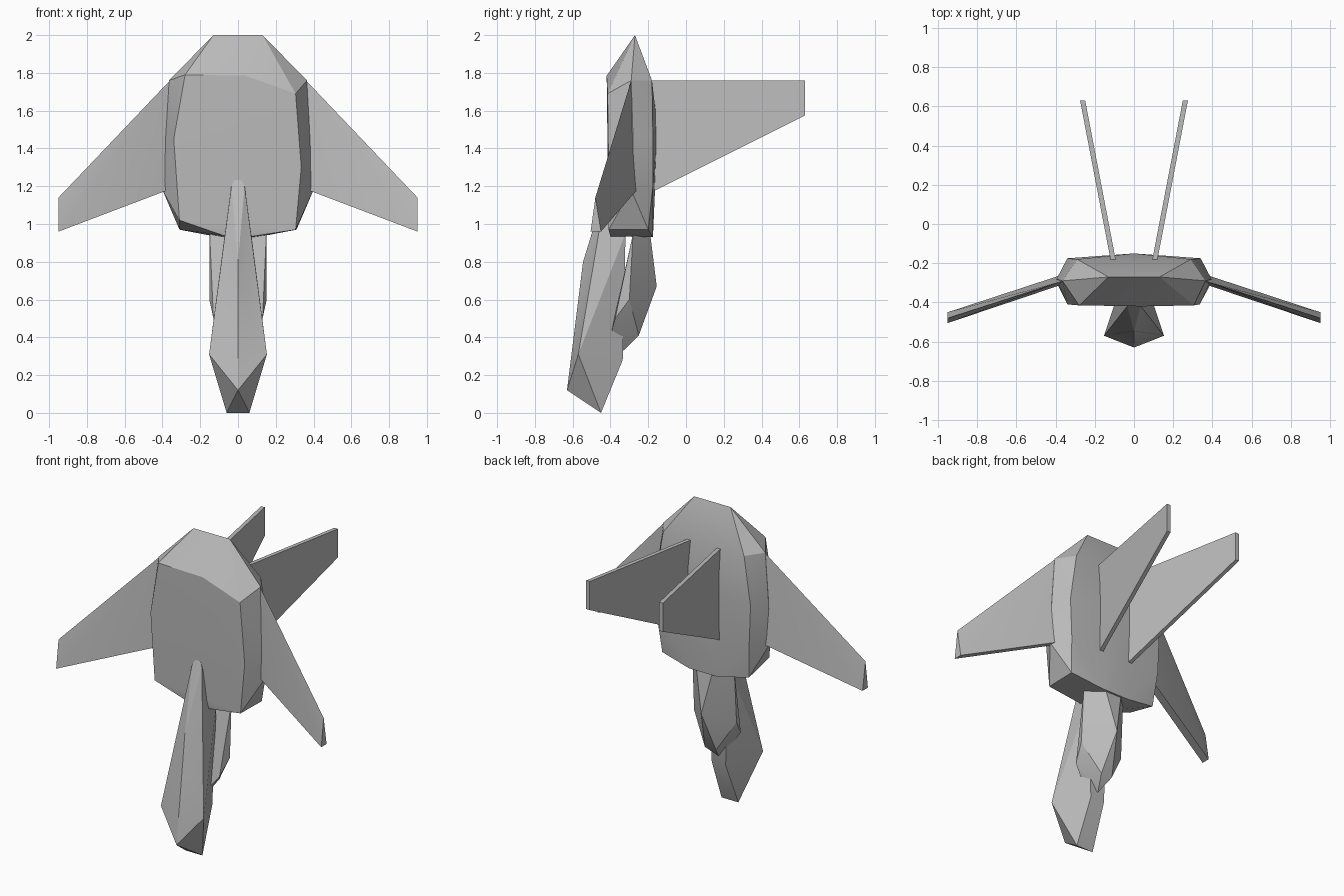
import bpy
import bmesh
from math import radians

default = bpy.data.objects.get("Cube")
if default:
    bpy.data.objects.remove(default, do_unlink=True)

grey = bpy.data.materials.new("plain grey")
grey.use_nodes = True
colour = (0.5, 0.5, 0.5, 1)
grey.diffuse_color = colour
grey.node_tree.nodes["Principled BSDF"].inputs["Base Color"].default_value = colour


def both(*points):
    """Each point together with its mirror image across x = 0."""
    return [(s * x, y, z) for x, y, z in points for s in (1, -1)]


def hull(name, points):
    """Faceted solid wrapped around a few corner points."""
    bm = bmesh.new()
    for p in points:
        bm.verts.new(p)
    result = bmesh.ops.convex_hull(bm, input=bm.verts[:])
    loose = {v for v in result["geom_interior"] + result["geom_unused"]
             if isinstance(v, bmesh.types.BMVert) and v.is_valid}
    bmesh.ops.delete(bm, geom=list(loose), context="VERTS")
    bmesh.ops.dissolve_limit(bm, angle_limit=radians(1), verts=bm.verts[:], edges=bm.edges[:])
    bmesh.ops.recalc_face_normals(bm, faces=bm.faces[:])
    mesh = bpy.data.meshes.new(name)
    bm.to_mesh(mesh)
    bm.free()
    mesh.materials.append(grey)
    obj = bpy.data.objects.new(name, mesh)
    bpy.context.collection.objects.link(obj)
    bpy.ops.object.select_all(action="DESELECT")
    obj.select_set(True)
    bpy.context.view_layer.objects.active = obj
    bpy.ops.object.shade_smooth_by_angle(angle=radians(25))
    return obj


# Main hull: shared corners, then the slightly uneven front panel
sides = both((0.13, -0.27, 2.0), (0.365, -0.29, 1.76), (0.395, -0.28, 1.45),
             (0.40, -0.29, 1.18), (0.31, -0.2, 0.97))
back = both((0.29, -0.18, 1.76), (0.34, -0.175, 1.45), (0.33, -0.175, 1.2),
            (0.1, -0.175, 0.93)) + [(0, -0.15, 1.5), (0, -0.165, 1.2), (0, -0.2, 1.8)]
front = [(-0.28, -0.415, 1.79), (0.04, -0.42, 1.785), (0.305, -0.415, 1.69),
         (-0.34, -0.41, 1.45), (0.335, -0.41, 1.3),
         (-0.31, -0.41, 1.02), (0.305, -0.41, 0.97),
         (-0.08, -0.4, 0.94), (0.08, -0.4, 0.935)]
hull("main_hull", sides + back + front)

for side, s in (("left", 1), ("right", -1)):
    # Wings: thin leading edge, thicker trailing edge
    wing = [(0.36, -0.29, 1.76), (0.37, -0.26, 1.18), (0.37, -0.31, 1.18),
            (0.95, -0.48, 1.14), (0.95, -0.45, 0.96), (0.95, -0.505, 0.96)]
    hull(side + "_wing", [(s * x, y, z) for x, y, z in wing])
    # Tail fins: tapered plates splayed outwards
    fin = [(x + t, y, z) for t in (-0.013, 0.013)
           for x, y, z in ((0.105, -0.19, 1.76), (0.105, -0.19, 1.165),
                           (0.262, 0.63, 1.76), (0.262, 0.63, 1.575))]
    hull(side + "_tail_fin", [(s * x, y, z) for x, y, z in fin])

# Long nose hanging from the front of the hull
hull("nose", both((0.06, -0.45, 0), (0.153, -0.57, 0.31), (0.035, -0.42, 1.2),
                  (0.05, -0.335, 0.28), (0.07, -0.32, 0.95))
     + [(0, -0.63, 0.12), (0, -0.545, 0.8), (0, -0.4, 1.27)])

# Faceted pod behind the nose
hull("rear_pod", both((0.15, -0.28, 0.95), (0.06, -0.19, 0.95), (0.152, -0.3, 0.6),
                      (0.13, -0.375, 0.5), (0.06, -0.4, 0.41), (0.04, -0.25, 0.41))
     + [(0, -0.155, 0.67), (0, -0.33, 0.33)])
